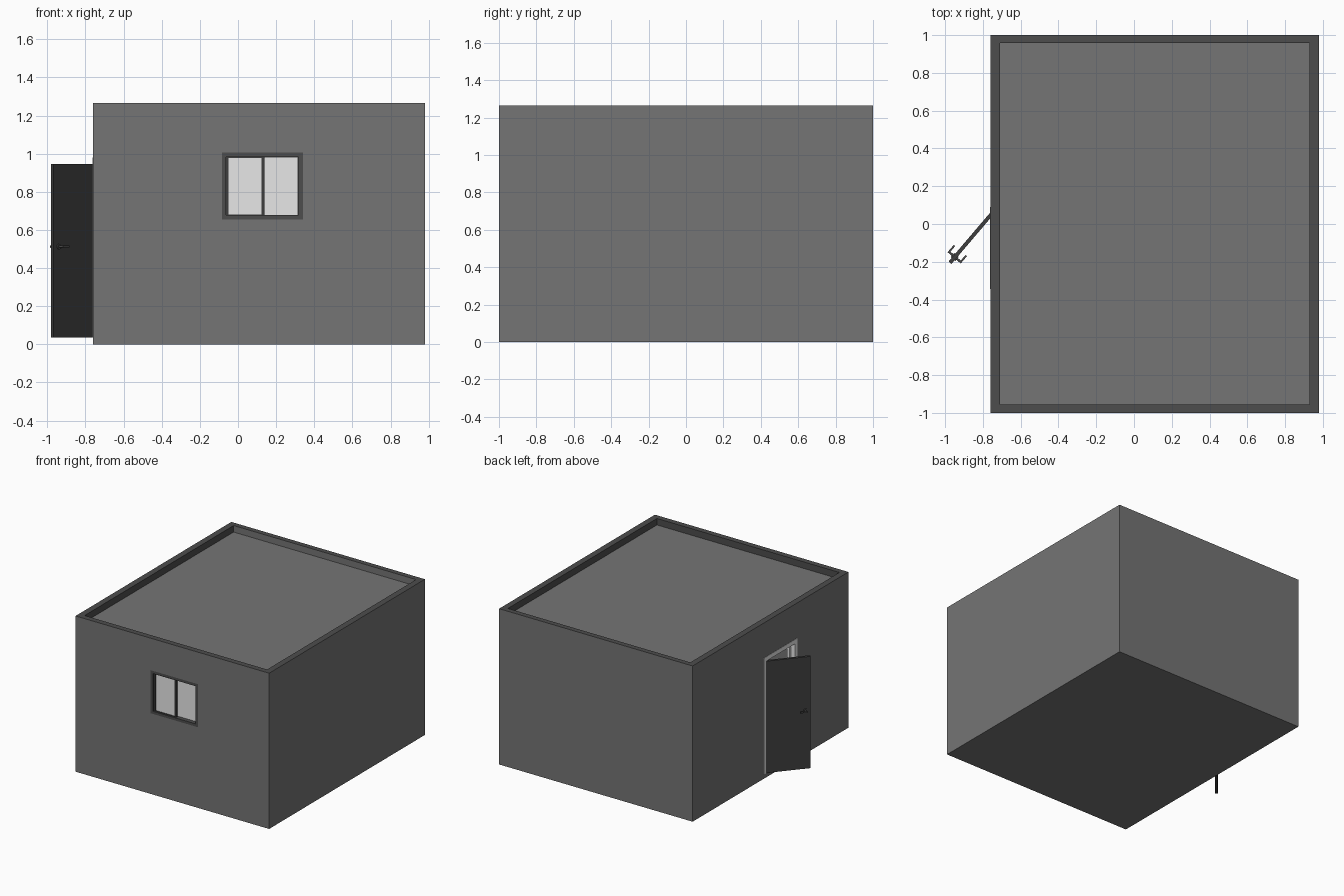
import bpy, math
from mathutils import Matrix, Vector

if "Cube" in bpy.data.objects:
    bpy.data.objects.remove(bpy.data.objects["Cube"])


def material(name, v):
    m = bpy.data.materials.new(name)
    m.diffuse_color = (v, v, v, 1)
    m.use_nodes = True
    m.node_tree.nodes["Principled BSDF"].inputs["Base Color"].default_value = m.diffuse_color
    return m


WALL = material("wall grey", 0.176)
TRIM = material("dark trim grey", 0.075)
DOOR = material("charcoal", 0.048)
LIGHT = material("pale grey", 0.8)


def box(name, lo, hi, mat, matrix=None):
    lo, hi = Vector(lo), Vector(hi)
    bpy.ops.mesh.primitive_cube_add(size=1)
    o = bpy.context.object
    o.name = name
    o.data.transform(Matrix.Translation((lo + hi) / 2) @ Matrix.Diagonal((*(hi - lo), 1)))
    o.data.materials.append(mat)
    if matrix:
        o.matrix_world = matrix
    return o


def cut(target, lo, hi):
    c = box("cutter", lo, hi, WALL)
    c.hide_render = True
    m = target.modifiers.new("cut", 'BOOLEAN')
    m.operation, m.solver, m.object = 'DIFFERENCE', 'EXACT', c
    bpy.context.view_layer.objects.active = target
    bpy.ops.object.modifier_apply(modifier=m.name)
    bpy.data.objects.remove(c)


# Building shell: roof recess, room, window hole, doorway
X0, X1, H, ROOF = -0.76, 0.98, 1.265, 1.212
shell = box("building_shell", (X0, -1, 0), (X1, 1, H), WALL)
cut(shell, (-0.71, -0.955, ROOF), (0.93, 0.958, 1.5))
cut(shell, (-0.70, -0.94, 0.035), (0.92, 0.94, 1.15))
cut(shell, (-0.085, -1.1, 0.655), (0.34, -0.9, 1.005))
cut(shell, (-0.9, -0.345, 0.035), (-0.6, 0.09, 0.98))

# Dark parapet cap and inner sides, the back inner side stays wall grey
shell.data.materials.clear()
shell.data.materials.append(WALL)
shell.data.materials.append(TRIM)
for p in shell.data.polygons:
    p.material_index = 0
    c, n = p.center, p.normal
    cap = n.z > 0.9 and c.z > H - 0.01
    inner = abs(n.z) < 0.1 and c.z > ROOF and n.y > -0.5
    if cap or inner:
        p.material_index = 1


def frame(name, a0, a1, z0, z1, w, d0, d1, mat, along_x, sides="LRTB"):
    """Rectangular frame of bars lying along x (window) or y (door)."""
    bars = {"L": (a0, a0 + w, z0, z1), "R": (a1 - w, a1, z0, z1),
            "T": (a0 + w, a1 - w, z1 - w, z1), "B": (a0 + w, a1 - w, z0, z0 + w)}
    for s in sides:
        b0, b1, c0, c1 = bars[s]
        lo, hi = ((b0, d0, c0), (b1, d1, c1)) if along_x else ((d0, b0, c0), (d1, b1, c1))
        box(name + "_" + s.lower(), lo, hi, mat)


# Sliding window: outer frame, two sashes, panes
frame("window_frame", -0.085, 0.34, 0.655, 1.005, 0.022, -1.0, -0.94, TRIM, True)
frame("left_sash", -0.065, 0.138, 0.665, 0.992, 0.016, -0.99, -0.972, DOOR, True)
frame("right_sash", 0.122, 0.325, 0.665, 0.992, 0.012, -0.971, -0.955, TRIM, True)
box("left_pane", (-0.055, -0.984, 0.675), (0.128, -0.978, 0.985), LIGHT)
box("right_pane", (0.13, -0.966, 0.67), (0.32, -0.960, 0.985), LIGHT)

# Door frame with an inner stop
frame("door_frame", -0.345, 0.09, 0.035, 0.98, 0.035, X0 - 0.002, -0.695, LIGHT, False, "LRT")
frame("door_stop", -0.315, 0.06, 0.035, 0.95, 0.02, -0.725, -0.70, LIGHT, False, "LRT")

# Open door leaf, local x runs from hinge to free edge
swing = Matrix.Translation((-0.757, 0.05, 0)) @ Matrix.Rotation(math.atan2(-0.761, -0.648), 4, 'Z')
box("door_leaf", (0, -0.01, 0.037), (0.335, 0.01, 0.945), DOOR, swing)

# Lever handles on both faces
for side, label in ((1, "inner"), (-1, "outer")):
    for part, r, d in (("rose", 0.014, 0.016), ("stem", 0.006, 0.045)):
        bpy.ops.mesh.primitive_cylinder_add(vertices=16, radius=r, depth=d)
        o = bpy.context.object
        o.name = f"{label}_handle_{part}"
        o.data.materials.append(TRIM)
        o.matrix_world = (swing @ Matrix.Translation((0.295, side * d / 2, 0.512))
                          @ Matrix.Rotation(math.pi / 2, 4, 'X'))
        bpy.ops.object.shade_smooth_by_angle()
    ys = sorted((side * 0.036, side * 0.046))
    box(f"{label}_handle_lever", (0.25, ys[0], 0.507), (0.301, ys[1], 0.518), TRIM, swing)
